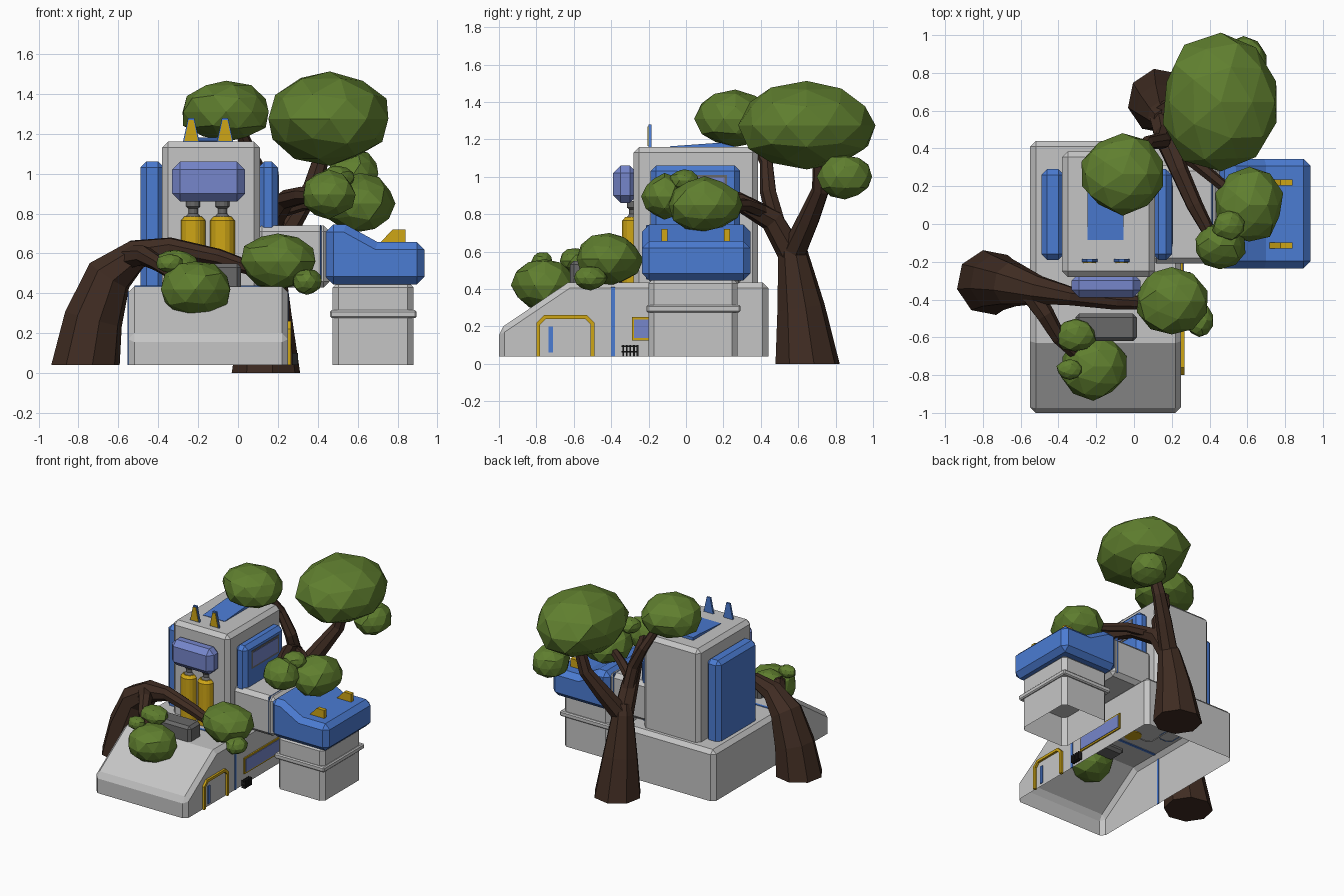
import bpy, bmesh, math, random
from mathutils import Vector

if "Cube" in bpy.data.objects:
    bpy.data.objects.remove(bpy.data.objects["Cube"])

random.seed(4)

def mat(name, r, g, b):
    m = bpy.data.materials.new(name)
    m.diffuse_color = (r, g, b, 1)
    m.use_nodes = True
    m.node_tree.nodes["Principled BSDF"].inputs["Base Color"].default_value = m.diffuse_color
    return m

GREY = mat("light grey", .56, .56, .56)
DARK = mat("dark grey", .14, .14, .14)
BLUE = mat("blue", .07, .2, .65)
GLASS = mat("periwinkle", .18, .24, .6)
YELLOW = mat("yellow", .62, .38, .008)
LEAF = mat("leaf green", .115, .21, .028)
WOOD = mat("bark brown", .05, .025, .016)
BLACK = mat("black", .015, .015, .015)

def finish(name, bm, m):
    bmesh.ops.recalc_face_normals(bm, faces=bm.faces[:])
    me = bpy.data.meshes.new(name)
    bm.to_mesh(me)
    bm.free()
    me.materials.append(m)
    ob = bpy.data.objects.new(name, me)
    bpy.context.collection.objects.link(ob)
    return ob

def prism(name, m, axis, pts, lo, hi, bevel=0, open_bottom=False):
    """Extrude a profile along an axis; optionally chamfer it and leave the bottom open."""
    def at(p, t):
        return {'x': (t, p[0], p[1]), 'y': (p[0], t, p[1]), 'z': (p[0], p[1], t)}[axis]
    bm = bmesh.new()
    a = [bm.verts.new(at(p, lo)) for p in pts]
    b = [bm.verts.new(at(p, hi)) for p in pts]
    bm.faces.new(a)
    bm.faces.new(b[::-1])
    for i in range(len(pts)):
        j = (i + 1) % len(pts)
        bm.faces.new((a[i], b[i], b[j], a[j]))
    bmesh.ops.recalc_face_normals(bm, faces=bm.faces[:])
    bm.normal_update()
    if open_bottom:
        low = [f for f in bm.faces if f.normal.z < -.9]
        bmesh.ops.delete(bm, geom=low, context='FACES')
    if bevel:
        sharp = [e for e in bm.edges if len(e.link_faces) == 2 and e.calc_face_angle() > .62]
        bmesh.ops.bevel(bm, geom=sharp, offset=bevel, segments=1, affect='EDGES', clamp_overlap=True)
    return finish(name, bm, m)

def box(name, m, x0, x1, y0, y1, z0, z1, bevel=0, open_bottom=False):
    return prism(name, m, 'z', [(x0, y0), (x1, y0), (x1, y1), (x0, y1)], z0, z1, bevel, open_bottom)

def rings(name, m, path, sides=8, flat_start=False):
    """Tapered tube through (x, y, z, radius) points."""
    bm = bmesh.new()
    P = [Vector(p[:3]) for p in path]
    u = Vector((1, .2, 0))
    loops = []
    for i, p in enumerate(P):
        t = (P[min(i + 1, len(P) - 1)] - P[max(i - 1, 0)]).normalized()
        if flat_start and i == 0:
            t = Vector((0, 0, 1))
        u = (u - t * u.dot(t)).normalized()
        v = t.cross(u)
        loops.append([bm.verts.new(p + path[i][3] * (u * math.cos(k) + v * math.sin(k)))
                      for k in (2 * math.pi * s / sides for s in range(sides))])
    for a, b in zip(loops, loops[1:]):
        for s in range(sides):
            j = (s + 1) % sides
            bm.faces.new((a[s], a[j], b[j], b[s]))
    bm.faces.new(loops[0])
    bm.faces.new(loops[-1])
    return finish(name, bm, m)

def foliage(name, c, r):
    bm = bmesh.new()
    bmesh.ops.create_icosphere(bm, subdivisions=2, radius=1)
    for v in bm.verts:
        k = random.uniform(.93, 1.05)
        v.co = Vector([c[i] + r[i] * v.co[i] * k for i in range(3)])
    return finish(name, bm, LEAF)

# Base hall with sloped front, hollow underneath
prism("base_hall", GREY, 'x', [(-1, .04), (-1, .185), (-.63, .435), (.44, .435), (.44, .04)],
      -.55, .25, .03, True)
# Blue trim band running around the hall
for n, x in (("right", .247), ("left", -.554)):
    box("trim_band_" + n, BLUE, x, x + .007, -.4, -.38, .04, .41)
box("trim_band_top", BLUE, -.52, .22, -.4, -.38, .43, .439)
# Door: frame, panel line
prism("door_frame", YELLOW, 'x', [(-.80, .04), (-.80, .22), (-.76, .26), (-.53, .26), (-.49, .22), (-.49, .04),
      (-.51, .04), (-.51, .21), (-.54, .24), (-.75, .24), (-.78, .21), (-.78, .04)], .245, .267)
box("door_handle", BLUE, .247, .257, -.735, -.71, .06, .2)
# Side window
box("window_frame", YELLOW, .245, .26, -.29, .15, .125, .25)
box("window_glass", GLASS, .25, .264, -.278, .138, .137, .238)
# Small rack by the wall
for i in range(5):
    y = -.34 + i * .019
    box("rack_bar_%d" % i, BLACK, .27, .3, y, y + .009, .04, .1)
for z in (.06, .09):
    box("rack_rail", BLACK, .28, .29, -.345, -.255, z, z + .009)
# Roof vent
box("roof_vent", DARK, -.31, .015, -.62, -.475, .40, .55, .02)

# Tower with blue side panels
box("tower", GREY, -.38, .11, -.28, .385, .43, 1.16, .03, True)
box("left_panel", BLUE, -.49, -.37, -.19, .29, .43, 1.06, .03, True)
box("right_panel", BLUE, .1, .2, -.19, .29, .43, 1.06, .03, True)
box("panel_window_frame", DARK, .195, .203, -.12, .22, .87, 1.01)
box("panel_window", GLASS, .196, .206, -.105, .205, .885, .995)
# Roof hatch
prism("roof_hatch", BLUE, 'x', [(-.085, 1.15), (-.085, 1.163), (.18, 1.182), (.26, 1.182), (.26, 1.15)],
      -.245, -.055)
# Roof fins, yellow on the front
for n, x in (("left", -.235), ("right", -.065)):
    prism("fin_" + n, BLUE, 'y', [(x - .043, 1.15), (x - .015, 1.28), (x + .015, 1.28), (x + .043, 1.15)],
          -.2, -.185)
    prism("fin_face_" + n, YELLOW, 'y', [(x - .034, 1.165), (x - .012, 1.27), (x + .012, 1.27), (x + .034, 1.165)],
          -.206, -.199)
# Front bay window and tanks
box("bay_window", GLASS, -.33, .035, -.39, -.26, .86, 1.06, .04)
for n, x in (("left", -.225), ("right", -.078)):
    rings("tank_" + n, YELLOW, [(x, -.28, .43, .063), (x, -.28, .765, .063), (x, -.28, .785, .045)], 16)
    rings("tank_neck_" + n, DARK, [(x, -.28, .78, .042), (x, -.28, .8, .024), (x, -.28, .825, .024),
                                   (x, -.28, .835, .036), (x, -.28, .87, .036)], 12)

# Connector to side pod
box("connector", GREY, .09, .46, -.21, .31, .43, .74, .03)
box("connector_seal", BLUE, .41, .418, -.214, .314, .45, .743, .02)
# Side pod, its lugs and hollow support column
prism("side_pod", BLUE, 'y', [(.44, .445), (.44, .745), (.54, .745), (.70, .657), (.935, .657), (.935, .445)],
      -.235, .345, .038)
for n, y in (("front", -.115), ("back", .22)):
    prism("pod_lug_" + n, YELLOW, 'y', [(.705, .645), (.775, .72), (.84, .72), (.84, .645)], y - .016, y + .016)
box("pod_column", GREY, .475, .88, -.2, .275, .04, .46, .03, True)
box("column_ring", GREY, .462, .895, -.212, .292, .275, .315, .008)

# Front leaning tree
rings("front_trunk", WOOD, [(-.765, -.31, .04, .175), (-.725, -.31, .27, .15), (-.645, -.32, .49, .12),
      (-.51, -.35, .595, .08), (-.34, -.38, .63, .052), (-.1, -.41, .58, .045), (.08, -.42, .52, .035)], 8, True)
rings("front_branch", WOOD, [(-.55, -.36, .58, .06), (-.47, -.48, .59, .05), (-.4, -.6, .55, .04),
                             (-.3, -.7, .48, .03)], 7)
foliage("front_leaves_large", (-.215, -.755, .42), (.18, .175, .145))
foliage("front_leaves_small", (-.31, -.59, .55), (.11, .09, .07))
foliage("front_leaves_tiny", (-.34, -.77, .55), (.07, .055, .05))
foliage("middle_leaves_large", (.2, -.41, .56), (.19, .18, .14))
foliage("middle_leaves_small", (.345, -.51, .46), (.075, .09, .065))

# Back tree
rings("back_trunk", WOOD, [(.14, .65, 0, .175), (.14, .615, .3, .13), (.15, .57, .6, .08), (.16, .55, .67, .06)],
      8, True)
rings("back_branch_crown", WOOD, [(.15, .57, .58, .07), (.27, .655, .77, .06), (.37, .72, .93, .048),
                                  (.43, .72, 1.12, .04)], 7)
rings("back_branch_side", WOOD, [(.15, .57, .58, .075), (.17, .46, .77, .065), (.24, .28, .87, .05),
                                 (.32, .1, .89, .045), (.4, -.05, .89, .035)], 7)
rings("back_branch_twig", WOOD, [(.19, .42, .81, .04), (.33, .32, .85, .035), (.5, .18, .85, .03)], 6)
rings("back_branch_tower", WOOD, [(.17, .5, .7, .05), (.15, .44, .92, .045), (.07, .43, 1.08, .036),
                                  (0, .34, 1.24, .03)], 7)
foliage("crown_leaves_large", (.46, .645, 1.275), (.325, .37, .23))
foliage("crown_leaves_small", (.58, .85, 1.0), (.13, .15, .12))
foliage("tower_leaves", (-.06, .265, 1.31), (.23, .215, .15))
foliage("side_leaves_large", (.61, .1, .85), (.18, .2, .15))
foliage("side_leaves_medium", (.455, -.115, .895), (.135, .12, .12))
foliage("side_leaves_small", (.5, -.01, .98), (.085, .08, .06))
